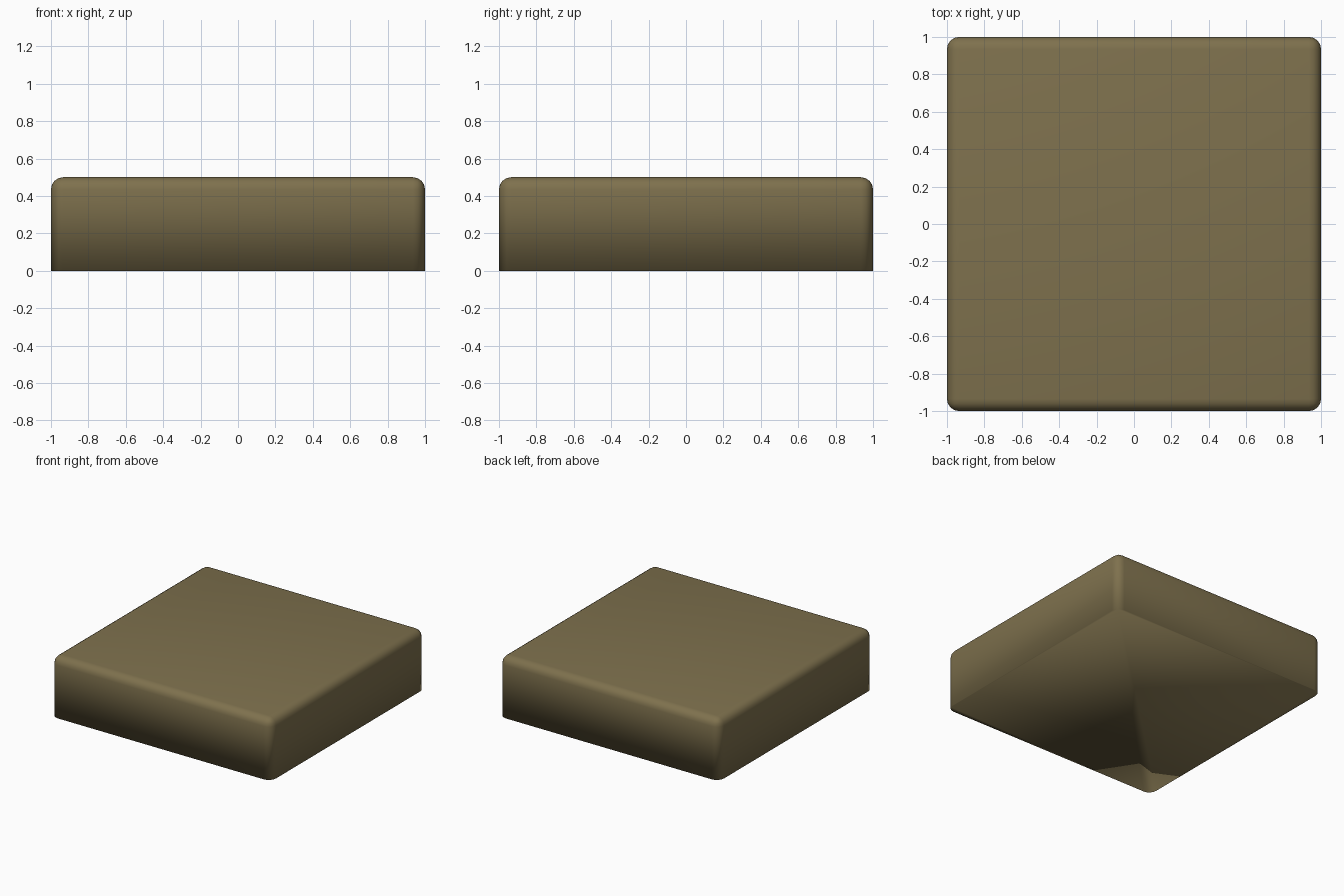
import bpy, bmesh

if "Cube" in bpy.data.objects:
    bpy.data.objects.remove(bpy.data.objects["Cube"])

WIDTH, HEIGHT, ROUND = 2.0, 0.5, 0.065

# Block standing on z = 0
bm = bmesh.new()
bmesh.ops.create_cube(bm, size=1.0)
for v in bm.verts:
    v.co = (v.co.x * WIDTH, v.co.y * WIDTH, (v.co.z + 0.5) * HEIGHT)

# Round the upright corners and the top rim, leaving the base edges square
rounded = [e for e in bm.edges if max(v.co.z for v in e.verts) > 0.01]
bmesh.ops.bevel(bm, geom=rounded, offset=ROUND, offset_type='OFFSET',
                segments=4, profile=0.5, affect='EDGES')
bmesh.ops.recalc_face_normals(bm, faces=bm.faces)

# Soft shading all over, base included
for f in bm.faces:
    f.smooth = True

mesh = bpy.data.meshes.new("rounded_slab")
bm.to_mesh(mesh)
bm.free()
slab = bpy.data.objects.new("rounded_slab", mesh)
bpy.context.collection.objects.link(slab)

# Olive brown surface
mat = bpy.data.materials.new("olive_brown")
mat.diffuse_color = (0.21, 0.165, 0.075, 1.0)
mat.use_nodes = True
mat.node_tree.nodes["Principled BSDF"].inputs["Base Color"].default_value = mat.diffuse_color
mesh.materials.append(mat)
